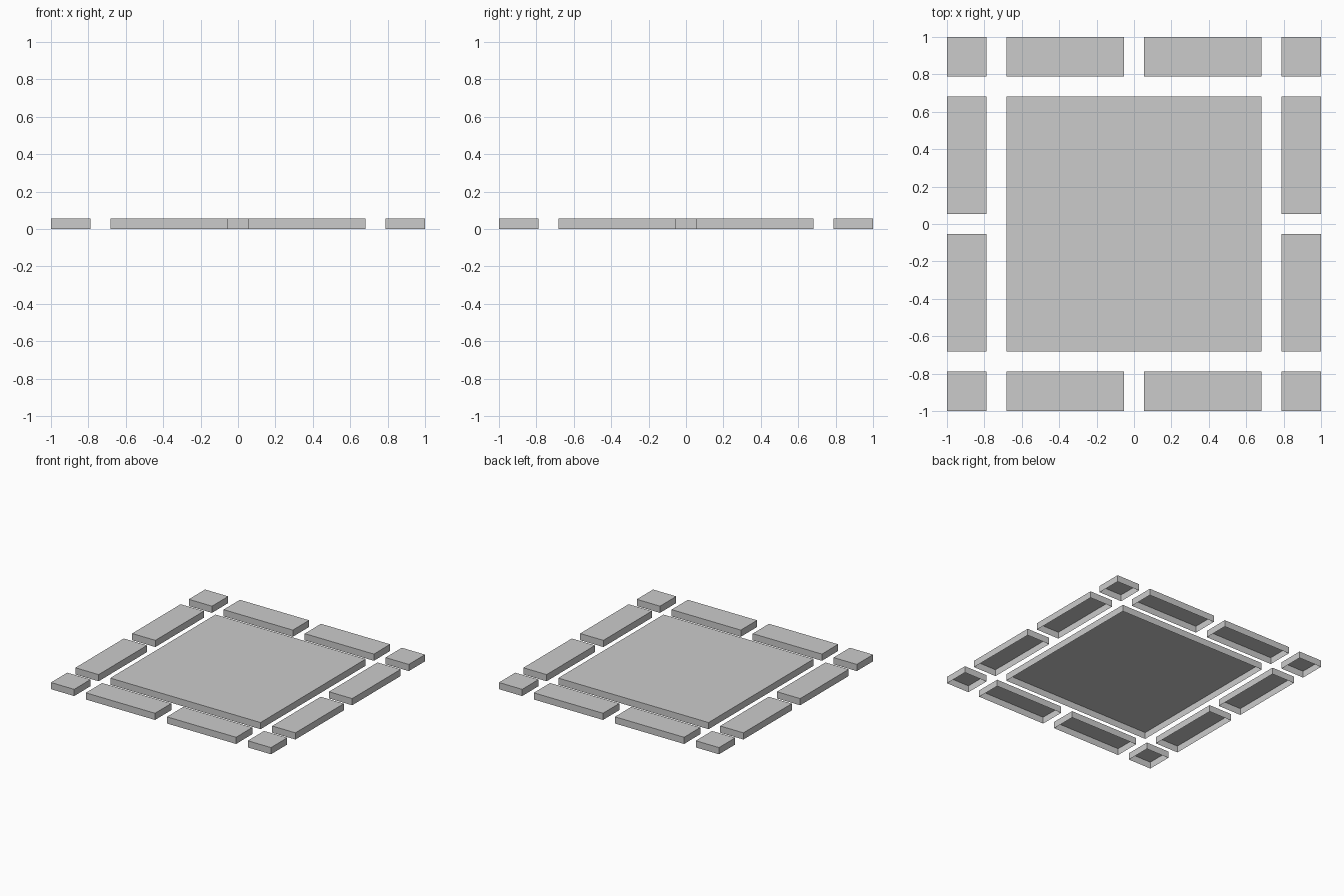
import bpy, bmesh

if "Cube" in bpy.data.objects:
    bpy.data.objects.remove(bpy.data.objects["Cube"])

HEIGHT = 0.055
EDGE, RIM_IN, CORE, GAP = 1.0, 0.789, 0.683, 0.054


def tile(name, x0, x1, y0, y1):
    """Thin-walled slab, open underneath."""
    bm = bmesh.new()
    bmesh.ops.create_cube(bm, size=1)
    for v in bm.verts:
        v.co.x = x1 if v.co.x > 0 else x0
        v.co.y = y1 if v.co.y > 0 else y0
        v.co.z = HEIGHT if v.co.z > 0 else 0
    bm.normal_update()
    bottom = [f for f in bm.faces if f.normal.z < -0.5]
    bmesh.ops.delete(bm, geom=bottom, context='FACES_ONLY')
    mesh = bpy.data.meshes.new(name)
    bm.to_mesh(mesh)
    bm.free()
    obj = bpy.data.objects.new(name, mesh)
    bpy.context.collection.objects.link(obj)


def span(sign, a, b):
    return tuple(sorted((sign * a, sign * b)))


# Large centre slab
tile("centre_slab", -CORE, CORE, -CORE, CORE)

# Border: four corners and two long tiles per side
for sx, xn in ((-1, "left"), (1, "right")):
    for sy, yn in ((-1, "front"), (1, "back")):
        rim_x, rim_y = span(sx, RIM_IN, EDGE), span(sy, RIM_IN, EDGE)
        long_x, long_y = span(sx, GAP, CORE), span(sy, GAP, CORE)
        tile(f"corner_tile_{yn}_{xn}", *rim_x, *rim_y)
        tile(f"{yn}_border_tile_{xn}", *long_x, *rim_y)
        tile(f"{xn}_border_tile_{yn}", *rim_x, *long_y)
